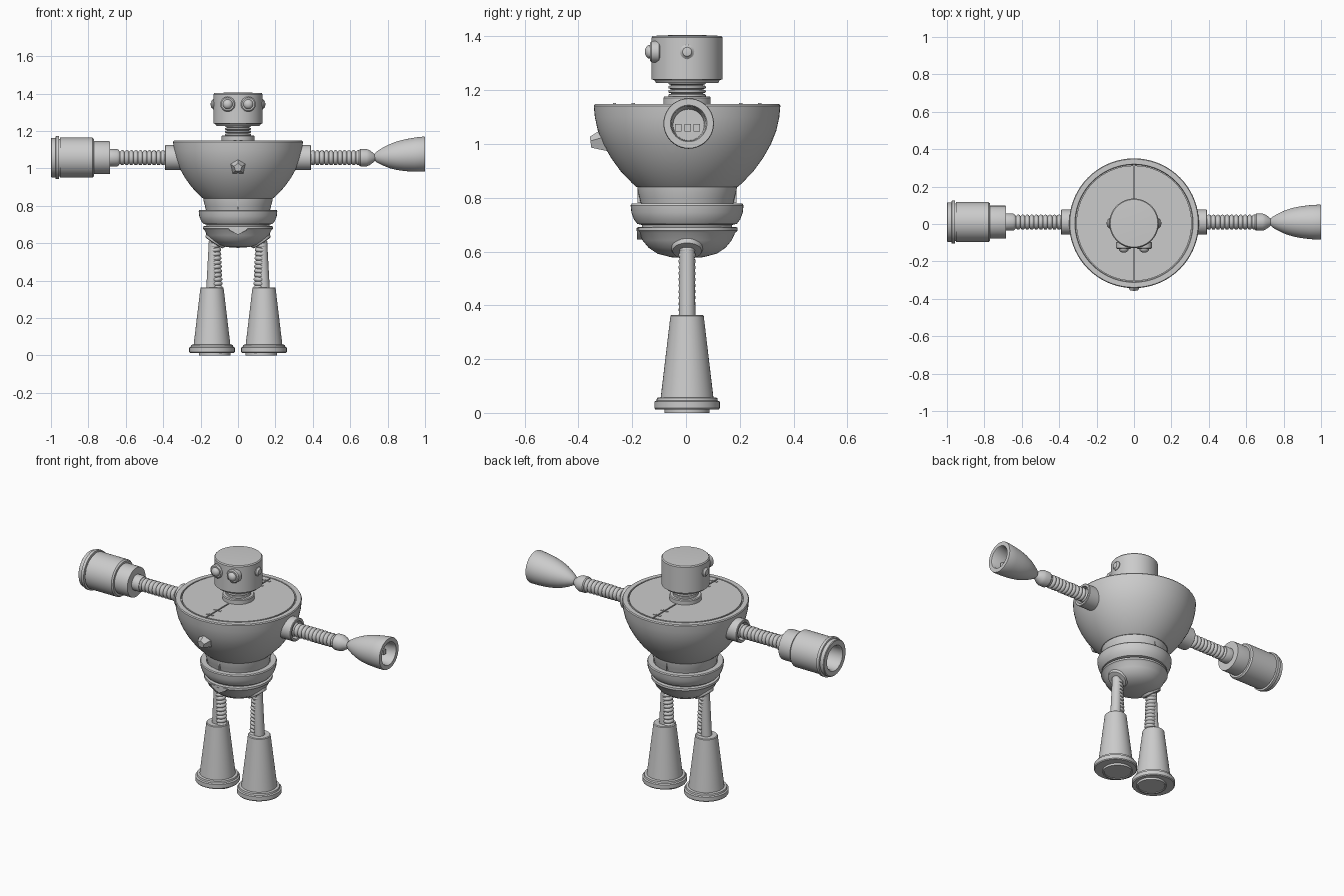
import bpy, bmesh, math
from mathutils import Vector, Matrix

if "Cube" in bpy.data.objects:
    bpy.data.objects.remove(bpy.data.objects["Cube"])

CY = 0.004  # body centre in y


def finish(name, bm, angle=35, smooth=True):
    bmesh.ops.recalc_face_normals(bm, faces=bm.faces)
    me = bpy.data.meshes.new(name)
    bm.to_mesh(me)
    bm.free()
    ob = bpy.data.objects.new(name, me)
    bpy.context.collection.objects.link(ob)
    if smooth:
        bpy.ops.object.select_all(action='DESELECT')
        ob.select_set(True)
        bpy.context.view_layer.objects.active = ob
        bpy.ops.object.shade_smooth_by_angle(angle=math.radians(angle))
    return ob


def lathe(name, profile, loc=(0, CY, 0), axis=(0, 0, 1), segs=48, shear=0):
    """Spin (radius, height) points about an axis through loc."""
    bm = bmesh.new()
    vs = [bm.verts.new((r, 0, h)) for r, h in profile]
    es = [bm.edges.new(p) for p in zip(vs, vs[1:])]
    bmesh.ops.spin(bm, geom=vs + es, cent=(0, 0, 0), axis=(0, 0, 1),
                   angle=math.tau, steps=segs)
    bmesh.ops.remove_doubles(bm, verts=bm.verts, dist=1e-5)
    rot = Vector(axis).to_track_quat('Z', 'Y').to_matrix().to_4x4()
    bm.transform(Matrix.Translation(loc) @ rot)
    for v in bm.verts:
        v.co.z += shear * (v.co.x - loc[0])
    return finish(name, bm)


def ribs(r_in, r_out, length, n):
    """Profile of a corrugated hose."""
    step = length / n
    pts = [(0, 0)]
    for i in range(n):
        for f, r in ((0.0, r_in), (0.2, r_out - .002), (0.4, r_out), (0.6, r_out), (0.8, r_out - .002)):
            pts.append((r, (i + f) * step))
    return pts + [(r_in, length), (0, length)]


def hose(name, a, b, r_in, r_out, n, segs=24):
    a, b = Vector(a), Vector(b)
    return lathe(name, ribs(r_in, r_out, (b - a).length, n), a, b - a, segs)


def box(name, loc, size):
    bm = bmesh.new()
    bmesh.ops.create_cube(bm, size=1)
    bm.transform(Matrix.Translation(loc) @ Matrix.Diagonal((*size, 1)))
    return finish(name, bm, smooth=False)


def prism(name, pts, z0, z1, matrix=Matrix(), scale=1):
    """Extrude an outline, optionally scaling the far end."""
    bm = bmesh.new()
    f = bm.faces.new([bm.verts.new((x, y, z0)) for x, y in pts])
    new = bmesh.ops.extrude_face_region(bm, geom=[f])['geom']
    for v in new:
        if isinstance(v, bmesh.types.BMVert):
            v.co = (v.co.x * scale, v.co.y * scale, z1)
    bm.transform(matrix)
    return finish(name, bm)


# Torso bowl with a recessed top
lathe("torso", [(0, 1.135), (.313, 1.135), (.316, 1.148), (.343, 1.148), (.347, 1.142),
                (.343, 1.10), (.332, 1.05), (.312, 1.0), (.284, .95), (.248, .90),
                (.205, .855), (.188, .84), (0, .84)], segs=72)

# Two half lids with a gap, and hinge blocks along it
for side, s in (("left", -1), ("right", 1)):
    arc = [(s * (.004 + .304 * math.cos(t)), CY + .308 * math.sin(t))
           for t in [math.pi * (i / 32 - .5) for i in range(33)]]
    prism(side + "_lid", arc, 1.13, 1.149)
    for y in (-.27, -.2, .2, .27):
        box(side + "_hinge", (s * .016, CY + y, 1.149), (.014, .012, .006))

# Neck and head
lathe("neck_base", [(0, 1.14), (.088, 1.14), (.088, 1.172), (.084, 1.177), (0, 1.177)])
hose("neck", (0, CY, 1.172), (0, CY, 1.235), .057, .07, 4, 32)
lathe("head", [(0, 1.226), (.115, 1.226), (.122, 1.238), (.132, 1.24), (.132, 1.396),
               (.127, 1.402), (.06, 1.405), (0, 1.405)], segs=56)
for side, s in (("left", -1), ("right", 1)):
    lathe(side + "_eye", [(0, 0), (.036, 0), (.04, .004), (.04, .032), (.034, .038), (.026, .038),
                          (.025, .044), (.018, .052), (.009, .056), (0, .057)],
          (s * .055, -.096, 1.343), (0, -1, 0), 28)
    lathe(side + "_ear", [(0, 0), (.027, 0), (.027, .018), (.021, .022), (.017, .028), (0, .031)],
          (s * .116, CY, 1.343), (s, 0, 0), 16)

# Faceted chest gem
pent = [(.054 * math.sin(math.tau * i / 5), .054 * math.cos(math.tau * i / 5)) for i in range(5)]
gem = Matrix.Translation((0, -.315, 1.01)) @ Matrix.Rotation(math.radians(98), 4, 'X')
prism("chest_gem", pent, -.03, .04, gem, .42)

# Waist with front and back seams
lathe("waist", [(0, .85), (.186, .85), (.184, .825), (.177, .80), (.17, .77), (0, .77)])
for y in (-.178, .178):
    box("waist_seam", (0, CY + y, .81), (.006, .012, .06))

# Pelvis with a belt groove
lathe("pelvis", [(0, .772), (.172, .772), (.176, .778), (.206, .778), (.21, .772), (.207, .745),
                 (.198, .72), (.185, .703), (.168, .699), (.168, .692), (.187, .69), (.188, .678),
                 (.179, .67), (.166, .642), (.143, .614), (.11, .592), (.06, .579), (0, .575)], segs=56)
buckle = Matrix.Translation((0, -.165, .665)) @ Matrix.Rotation(math.radians(90), 4, 'X')
prism("belt_buckle", [(-.055, .02), (-.045, .004), (0, -.02), (.045, .004), (.055, .02)],
      -.04, .018, buckle)

ARM_Y, ARM_Z = .01, 1.057
for side, s in (("left", -1), ("right", 1)):
    # Shoulder socket and corrugated arm
    lathe(side + "_shoulder", [(0, 0), (.067, 0), (.067, .13), (.064, .133), (.052, .133),
                               (.05, .128), (.05, .10), (0, .10)],
          (s * .257, ARM_Y, ARM_Z), (s, 0, 0), 36)
    hose(side + "_arm", (s * .34, ARM_Y, ARM_Z), (s * .655, ARM_Y, ARM_Z), .031, .04, 13)

    # Hip flange, corrugated leg with smooth strut
    lathe(side + "_hip", [(0, -.03), (.058, -.03), (.06, .0), (.054, .012), (.04, .014), (0, .014)],
          (s * .122, CY, .612), (s * .55, 0, -.83), 32)
    hose(side + "_leg", (s * .125, CY, .62), (s * .113, CY, .35), .024, .032, 12)
    a, b = Vector((s * .128, CY, .61)), Vector((s * .139, CY, .35))
    lathe(side + "_leg_strut", [(0, 0), (.028, 0), (.031, (b - a).length), (0, (b - a).length)],
          a, b - a, 24)

    # Conical boot with flange and sole
    lathe(side + "_boot", [(0, .364), (.058, .364), (.062, .36), (.098, .058), (.112, .056),
                           (.114, .046), (.122, .042), (.122, .018), (.118, .013), (0, .013)],
          (s * .139, CY, 0), segs=40)
    lathe(side + "_sole", [(0, .02), (.084, .02), (.084, 0), (.076, 0), (.074, .004), (0, .004)],
          (s * .125, CY, 0), segs=40)

# Barrel hand on the left
lathe("left_barrel_hand", [(0, .64), (.043, .64), (.046, .645), (.046, .685), (.087, .685), (.088, .69),
                           (.088, .77), (.10, .77), (.107, .778), (.107, .952), (.10, .952), (.10, .957),
                           (.115, .957), (.115, .974), (.106, .976), (.106, .997), (.102, 1.0),
                           (.075, 1.0), (.068, .99), (.066, .86), (0, .86)],
      (0, ARM_Y, ARM_Z), (-1, 0, 0), 48)

# Wrist and bell-shaped hand on the right
lathe("right_wrist", [(0, 0), (.041, 0), (.046, .006), (.046, .04), (.04, .055), (.026, .075),
                      (.012, .09), (0, .09)], (.648, ARM_Y, ARM_Z), (1, 0, 0), 28)
lathe("right_bell_hand", [(0, 0), (.012, .002), (.03, .02), (.047, .05), (.063, .085), (.076, .125),
                          (.085, .17), (.091, .22), (.094, .27), (.092, .277), (.068, .277),
                          (.064, .27), (.058, .19), (0, .19)],
      (.723, ARM_Y, 1.06), (1, 0, 0), 40, shear=.06)
for i in (-1, 0, 1):
    box("hand_contact", (.925, ARM_Y + i * .034 - .004, 1.061), (.05, .024, .028))
